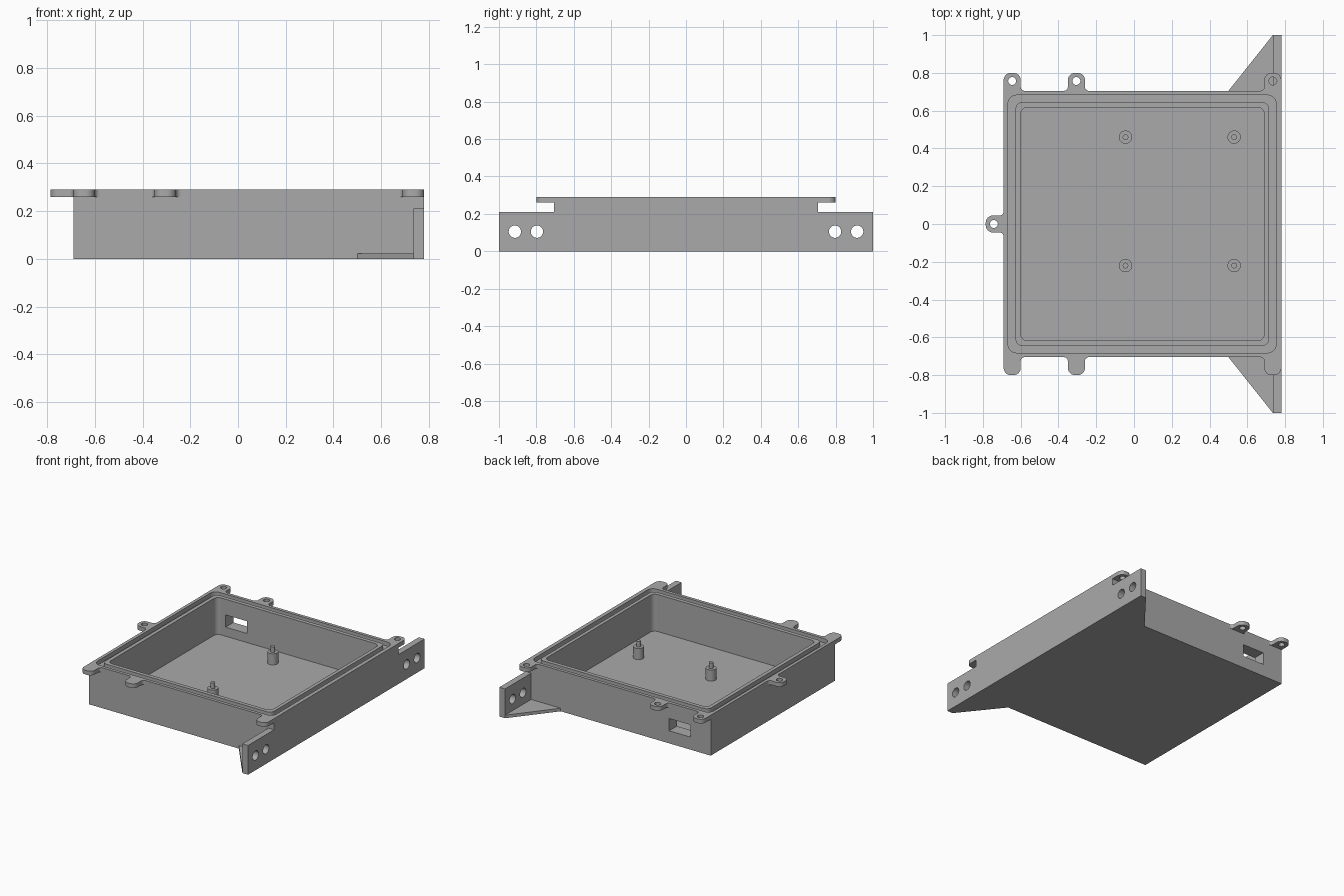
import bpy, bmesh, math
from mathutils import Matrix, Vector

if "Cube" in bpy.data.objects:
    bpy.data.objects.remove(bpy.data.objects["Cube"])

grey = bpy.data.materials.new("plain grey")
grey.use_nodes = True
GREY = (0.4, 0.4, 0.4, 1)
grey.diffuse_color = GREY
grey.node_tree.nodes["Principled BSDF"].inputs["Base Color"].default_value = GREY

TOP, FLOOR = 0.29, 0.025
LEFT, RIGHT, SIDE = -0.69, 0.78, 0.705
TAB_LOW, TAB_HALF, TAB_OUT = 0.26, 0.045, 0.095


def arc(cx, cy, r, start, end, steps=8):
    angles = [math.radians(start + (end - start) * i / steps) for i in range(steps + 1)]
    return [(cx + r * math.cos(a), cy + r * math.sin(a)) for a in angles]


def rounded_rect(x0, x1, y0, y1, r):
    return (arc(x1 - r, y1 - r, r, 0, 90) + arc(x0 + r, y1 - r, r, 90, 180)
            + arc(x0 + r, y0 + r, r, 180, 270) + arc(x1 - r, y0 + r, r, 270, 360))


def rect(x0, x1, y0, y1):
    return [(x0, y0), (x1, y0), (x1, y1), (x0, y1)]


def circle(x, y, r):
    return arc(x, y, r, 0, 360, 32)[:-1]


def prism(name, outline, low, high, matrix=None):
    """Extrude a flat outline from low to high, then place it."""
    bm = bmesh.new()
    face = bm.faces.new([bm.verts.new((x, y, low)) for x, y in outline])
    made = bmesh.ops.extrude_face_region(bm, geom=[face])["geom"]
    bmesh.ops.translate(bm, vec=(0, 0, high - low),
                        verts=[v for v in made if isinstance(v, bmesh.types.BMVert)])
    if matrix:
        bm.transform(matrix)
    bmesh.ops.recalc_face_normals(bm, faces=bm.faces)
    mesh = bpy.data.meshes.new(name)
    bm.to_mesh(mesh)
    bm.free()
    mesh.materials.append(grey)
    obj = bpy.data.objects.new(name, mesh)
    bpy.context.collection.objects.link(obj)
    return obj


def combine(target, tool, operation):
    """Apply a boolean and discard the tool."""
    tool.hide_render = True
    mod = target.modifiers.new("boolean", "BOOLEAN")
    mod.operation, mod.solver, mod.object = operation, "EXACT", tool
    bpy.context.view_layer.objects.active = target
    bpy.ops.object.modifier_apply(modifier=mod.name)
    bpy.data.objects.remove(tool)


def tab_outline(fillet_left, fillet_right):
    """Tab pointing along +y with rounded end and filleted root."""
    w, r, f, sink = TAB_HALF, 0.038, 0.022, -0.02
    pts = [(-w, sink), (w, sink)]
    if fillet_right:
        pts = [(-w, sink), (w + f, sink)] + arc(w + f, f, f, 270, 180)
    pts += arc(w - r, TAB_OUT - r, r, 0, 90) + arc(r - w, TAB_OUT - r, r, 90, 180)
    if fillet_left:
        pts += arc(-w - f, f, f, 0, -90) + [(-w - f, sink)]
        pts.pop(0)
    return pts


def finish(obj):
    bpy.ops.object.select_all(action="DESELECT")
    obj.select_set(True)
    bpy.context.view_layer.objects.active = obj
    bpy.ops.object.shade_smooth_by_angle(angle=math.radians(30))
    mod = obj.modifiers.new("flat face normals", "WEIGHTED_NORMAL")
    mod.keep_sharp = True


# Tray body
body = prism("enclosure_body", rect(LEFT, RIGHT, -SIDE, SIDE), 0, TOP)

# Mounting plate across the right side, with a triangular gusset at each end
combine(body, prism("mounting_plate", rect(0.735, RIGHT, -1, 1), 0, 0.21), "UNION")
for s in (-1, 1):
    gusset = [(0.5, s * SIDE), (0.5, s * 0.6), (0.75, s * 0.6), (0.75, s), (0.735, s)]
    combine(body, prism("gusset", gusset, 0, 0.022), "UNION")

# Lid screw tabs: position, turn, root fillets
tabs = [(-0.645, SIDE, 0, False, True), (-0.305, SIDE, 0, True, True),
        (0.735, SIDE, 0, True, False),
        (-0.645, -SIDE, 180, True, False), (-0.305, -SIDE, 180, True, True),
        (0.735, -SIDE, 180, False, True), (LEFT, 0, 90, True, True)]
for x, y, turn, fl, fr in tabs:
    place = Matrix.Translation((x, y, 0)) @ Matrix.Rotation(math.radians(turn), 4, "Z")
    combine(body, prism("tab", tab_outline(fl, fr), TAB_LOW, TOP, place), "UNION")
for x, y, turn, fl, fr in tabs:
    place = Matrix.Translation((x, y, 0)) @ Matrix.Rotation(math.radians(turn), 4, "Z")
    hole = prism("tab_hole", circle(0, 0.052, 0.021), TAB_LOW - 0.02, TOP + 0.02, place)
    combine(body, hole, "DIFFERENCE")

# Seal groove around the rim
groove = prism("groove", rounded_rect(-0.667, 0.752, -0.682, 0.682, 0.045), TOP - 0.03, TOP + 0.05)
core = prism("core", rounded_rect(-0.627, 0.715, -0.645, 0.645, 0.035), TOP - 0.1, TOP + 0.1)
combine(groove, core, "DIFFERENCE")
combine(body, groove, "DIFFERENCE")

# Cavity
cavity = prism("cavity", rounded_rect(-0.6, 0.69, -0.617, 0.617, 0.035), FLOOR, TOP + 0.1)
combine(body, cavity, "DIFFERENCE")

# Cable window in the back wall
combine(body, prism("window", rect(-0.53, -0.36, 0.55, 0.8), 0.09, 0.178), "DIFFERENCE")

# Bolt holes through the mounting plate
sideways = Matrix.Rotation(math.radians(90), 4, "Y")
for y in (-0.915, -0.797, 0.797, 0.915):
    hole = prism("bolt_hole", circle(-0.105, y, 0.033), 0.7, 0.85, sideways)
    combine(body, hole, "DIFFERENCE")
finish(body)

# Circuit board standoffs with locating pins
for x in (-0.045, 0.53):
    for y in (-0.22, 0.46):
        post = prism("standoff", circle(x, y, 0.035), FLOOR - 0.005, 0.105)
        combine(post, prism("pin", circle(x, y, 0.015), 0.09, 0.145), "UNION")
        finish(post)
